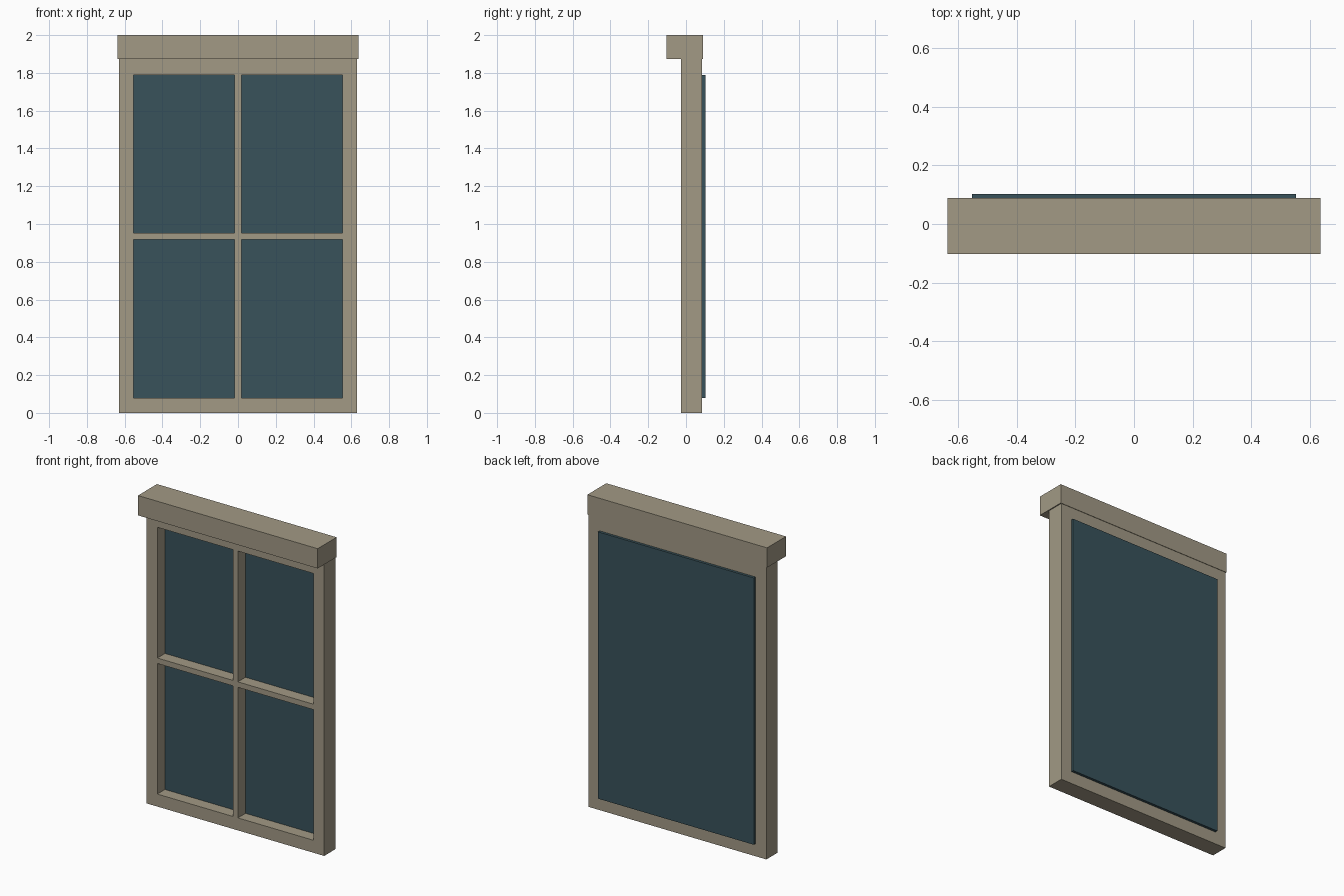
import bpy, bmesh

if "Cube" in bpy.data.objects:
    bpy.data.objects.remove(bpy.data.objects["Cube"])

def material(name, color):
    m = bpy.data.materials.new(name)
    m.diffuse_color = (*color, 1)
    m.use_nodes = True
    m.node_tree.nodes["Principled BSDF"].inputs["Base Color"].default_value = m.diffuse_color
    return m

stone = material("beige_paint", (0.36, 0.32, 0.235))
glass = material("dark_glass", (0.04, 0.085, 0.105))

def panel(name, xs, zs, y0, y1, mat):
    """Solid slab from a grid of cells; odd/odd cells are left open."""
    bm = bmesh.new()
    grid = [[bm.verts.new((x, y0, z)) for z in zs] for x in xs]
    for i in range(len(xs) - 1):
        for j in range(len(zs) - 1):
            if i % 2 and j % 2:
                continue
            bm.faces.new((grid[i][j], grid[i + 1][j],
                          grid[i + 1][j + 1], grid[i][j + 1]))
    out = bmesh.ops.extrude_face_region(bm, geom=bm.faces[:], use_keep_orig=True)
    moved = [v for v in out["geom"] if isinstance(v, bmesh.types.BMVert)]
    bmesh.ops.translate(bm, verts=moved, vec=(0, y1 - y0, 0))
    bmesh.ops.recalc_face_normals(bm, faces=bm.faces[:])
    me = bpy.data.meshes.new(name)
    bm.to_mesh(me)
    bm.free()
    me.materials.append(mat)
    ob = bpy.data.objects.new(name, me)
    bpy.context.collection.objects.link(ob)
    return ob

# Frame with crossing bars, four openings
panel("window_frame", [-0.63, -0.553, -0.018, 0.018, 0.553, 0.63],
      [0, 0.08, 0.917, 0.952, 1.79, 1.873], -0.027, 0.086, stone)

# Overhanging header beam
panel("header", [-0.637, 0.637], [1.873, 2.0], -0.103, 0.089, stone)

# Single sheet of glass, standing slightly proud at the back
panel("glass_pane", [-0.553, 0.553], [0.08, 1.79], 0.05, 0.103, glass)
